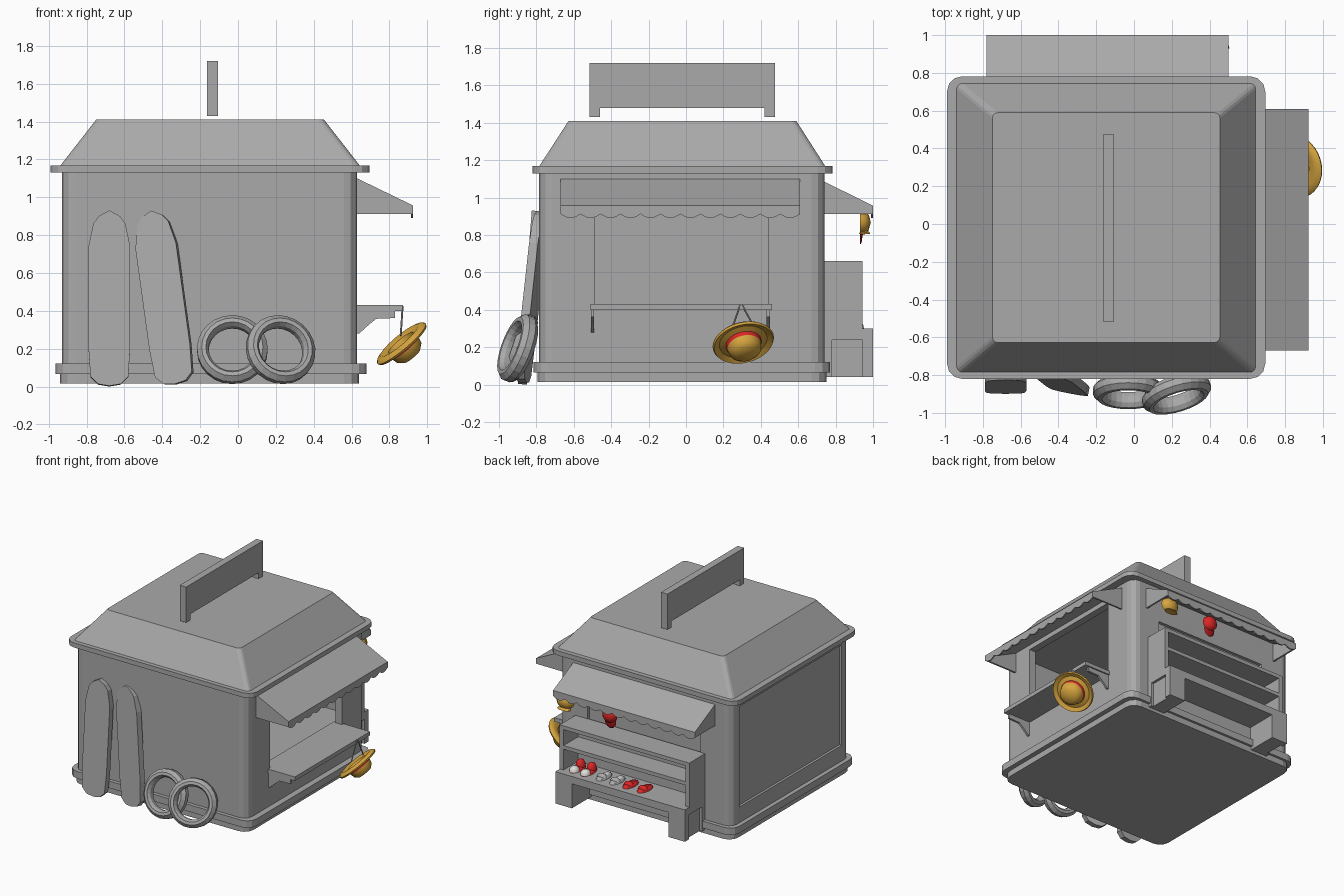
import bpy, bmesh, math
from mathutils import Matrix, Vector

if "Cube" in bpy.data.objects:
    bpy.data.objects.remove(bpy.data.objects["Cube"])


def material(name, c):
    m = bpy.data.materials.new(name)
    m.diffuse_color = (*c, 1)
    m.use_nodes = True
    m.node_tree.nodes["Principled BSDF"].inputs["Base Color"].default_value = m.diffuse_color
    return m


GREY = material("plain grey", (0.4, 0.4, 0.4))
STRAW = material("straw yellow", (0.68, 0.38, 0.05))
RED = material("red", (0.7, 0.02, 0.02))
DARK = material("dark red", (0.4, 0.01, 0.012))
WHITE = material("white", (0.75, 0.73, 0.7))


def finish(name, bm, mats=(GREY,), smooth=False):
    bmesh.ops.recalc_face_normals(bm, faces=bm.faces)
    me = bpy.data.meshes.new(name)
    bm.to_mesh(me)
    bm.free()
    ob = bpy.data.objects.new(name, me)
    bpy.context.collection.objects.link(ob)
    for m in mats:
        me.materials.append(m)
    if smooth:
        bpy.ops.object.select_all(action='DESELECT')
        ob.select_set(True)
        bpy.context.view_layer.objects.active = ob
        bpy.ops.object.shade_smooth_by_angle(angle=math.radians(40))
    return ob


def loft(name, rings, mats=(GREY,)):
    """Closed skin through rings of equal length."""
    bm = bmesh.new()
    vs = [[bm.verts.new(p) for p in r] for r in rings]
    n = len(vs[0])
    for a, b in zip(vs, vs[1:]):
        for i in range(n):
            bm.faces.new((a[i], a[(i + 1) % n], b[(i + 1) % n], b[i]))
    bm.faces.new(vs[0])
    bm.faces.new(vs[-1])
    return finish(name, bm, mats)


def prism(name, pts, d0, d1, axis, mats=(GREY,), mat=None):
    put = {'x': lambda p, d: Vector((d, p[0], p[1])),
           'y': lambda p, d: Vector((p[0], d, p[1])),
           'z': lambda p, d: Vector((p[0], p[1], d))}[axis]
    mat = mat or Matrix()
    return loft(name, [[mat @ put(p, d) for p in pts] for d in (d0, d1)], mats)


def box(name, x0, x1, y0, y1, z0, z1):
    return prism(name, [(x0, y0), (x1, y0), (x1, y1), (x0, y1)], z0, z1, 'z')


def lathe(name, prof, mat, mats=(GREY,), n=20, closed=False, band=(), smooth=True):
    bm = bmesh.new()
    rows = []
    for r, z in prof:
        if r == 0:
            rows.append([bm.verts.new(mat @ Vector((0, 0, z)))] * n)
        else:
            rows.append([bm.verts.new(mat @ Vector((r * math.cos(t), r * math.sin(t), z)))
                         for t in (2 * math.pi * i / n for i in range(n))])
    pairs = list(zip(rows, rows[1:])) + ([(rows[-1], rows[0])] if closed else [])
    for k, (a, b) in enumerate(pairs):
        for i in range(n):
            j = (i + 1) % n
            f = bm.faces.new(list(dict.fromkeys((a[i], a[j], b[j], b[i]))))
            f.material_index = 1 if k in band else 0
    return finish(name, bm, mats, smooth)


def facing(loc, normal):
    return Matrix.Translation(loc) @ Vector(normal).to_track_quat('Z', 'Y').to_matrix().to_4x4()


def rounded(x0, x1, y0, y1, r, z, seg=3):
    pts = []
    for q, (cx, cy) in enumerate([(x1 - r, y1 - r), (x0 + r, y1 - r), (x0 + r, y0 + r), (x1 - r, y0 + r)]):
        for i in range(seg + 1):
            t = math.pi / 2 * (q + i / seg)
            pts.append((cx + r * math.cos(t), cy + r * math.sin(t), z))
    return pts


def slab(name, x0, x1, y0, y1, r, z0, z1):
    return loft(name, [rounded(x0, x1, y0, y1, r, z) for z in (z0, z1)])


def rod(name, a, b, r, mats=(GREY,)):
    a, b = Vector(a), Vector(b)
    L = (b - a).length
    lathe(name, [(0, 0), (r, 0), (r, L), (0, L)], facing(a, b - a), mats, 6)


# Hollow cabin with serving window and recessed panels
walls = slab("cabin_walls", -0.93, 0.63, -0.785, 0.74, 0.07, 0.1, 1.15)
cuts = [box("cut", -0.86, 0.57, -0.72, 0.67, 0.4, 1.11),
        box("cut", 0.5, 0.8, -0.49, 0.44, 0.42, 1.04),
        box("cut", -1.1, -0.91, -0.68, 0.64, 0.25, 1.07),
        box("cut", -0.65, 0.37, 0.715, 0.9, 0.5, 0.84)]
bpy.context.view_layer.objects.active = walls
for c in cuts:
    m = walls.modifiers.new("cut", 'BOOLEAN')
    m.operation, m.solver, m.object = 'DIFFERENCE', 'EXACT', c
    bpy.ops.object.modifier_apply(modifier=m.name)
    bpy.data.objects.remove(c)
slab("base", -0.94, 0.64, -0.795, 0.75, 0.08, 0.015, 0.07)
slab("base_ledge", -0.965, 0.68, -0.815, 0.77, 0.08, 0.065, 0.122)

# Roof
slab("eaves", -0.99, 0.695, -0.82, 0.782, 0.08, 1.13, 1.168)
loft("roof", [rounded(-0.945, 0.65, -0.79, 0.75, 0.03, 1.16),
              rounded(-0.75, 0.455, -0.628, 0.59, 0.03, 1.41)])
prism("roof_sign", [(-0.515, 1.43), (-0.46, 1.43), (-0.46, 1.48), (0.42, 1.48), (0.42, 1.43),
                    (0.475, 1.43), (0.475, 1.72), (-0.515, 1.72)], -0.165, -0.107, 'x')


# Awnings with scalloped valances
def awning(name, axis, wall, out, u0, u1, top):
    put = 'y' if axis == 'x' else 'x'
    prism(name + "_cover", [(wall, top), (out, 0.957), (out, 0.937), (wall, top - 0.02)], u0, u1, put)
    for i, (a, b) in enumerate([(u0, u0 + 0.015), (u1 - 0.015, u1)]):
        prism(f"{name}_side_{i}", [(wall, top), (out, 0.957), (out, 0.912), (wall, 0.912)], a, b, put)
    n = 12
    edge = [(u0 + (u1 - u0) * i / (n * 4), 0.912 - 0.022 * abs(math.sin(math.pi * i / 4)))
            for i in range(n * 4 + 1)]
    prism(name + "_valance", [(u0, 0.955)] + edge + [(u1, 0.955)], out - 0.012, out, axis)


awning("window_awning", 'x', 0.63, 0.925, -0.67, 0.61, 1.10)
awning("back_awning", 'y', 0.74, 1.0, -0.78, 0.5, 1.085)

# Serving counter and brackets
box("counter", 0.55, 0.87, -0.51, 0.46, 0.398, 0.43)
for i, y in enumerate((-0.5, 0.44)):
    prism(f"counter_bracket_{i}", [(0.62, 0.28), (0.64, 0.28), (0.69, 0.325), (0.73, 0.358), (0.83, 0.362),
                                   (0.83, 0.4), (0.62, 0.4)], y - 0.009, y + 0.009, 'y')

# Surfboards leaning on the front wall
half = [(0.055, 0.9), (0.085, 0.86), (0.11, 0.74), (0.11, 0.2), (0.1, 0.05), (0.06, 0.01)]
outline = [(0, 0.93)] + half + [(0, 0)] + [(-x, z) for x, z in reversed(half)]
R = Matrix.Rotation
for i, (x, yaw, roll, z) in enumerate([(-0.68, 0, 0, 0.002), (-0.33, -0.2, -0.155, 0.012)]):
    prism(f"surfboard_{i}", outline, -0.024, 0.024, 'y',
          mat=Matrix.Translation((x, -0.875, z)) @ R(yaw, 4, 'Z') @ R(-0.08, 4, 'X') @ R(roll, 4, 'Y'))

# Swim rings
section = [(0.187, -0.018), (0.187, 0.018), (0.162, 0.044), (0.14, 0.044), (0.125, 0.02),
           (0.125, -0.02), (0.14, -0.044), (0.162, -0.044)]
for i, (loc, nrm) in enumerate([((-0.03, -0.885, 0.195), (0, -0.94, 0.33)),
                                ((0.225, -0.9, 0.195), (0.28, -0.9, 0.33))]):
    lathe(f"swim_ring_{i}", section, facing(loc, nrm), n=24, closed=True, smooth=False)

# Display bench and shelves at the back
X0, X1 = -0.69, 0.48
box("bench_top", X0, X1, 0.73, 1.0, 0.24, 0.3)
for i, (a, b, s) in enumerate([(X0, X0 + 0.15, 1), (X1, X1 - 0.15, -1)]):
    prism(f"bench_leg_frame_{i}", [(0.73, 0.04), (0.78, 0.04), (0.78, 0.24), (0.945, 0.24), (0.945, 0.04),
                                   (1.0, 0.04), (1.0, 0.3), (0.73, 0.3)], a, a + 0.02 * s, 'x')
    box(f"bench_leg_{i}", min(a + 0.02 * s, b), max(a + 0.02 * s, b), 0.73, 1.0, 0.04, 0.24)
box("shelf_back", X0, X1, 0.735, 0.755, 0.3, 0.66)
for i, x in enumerate((X0, X1 - 0.035)):
    box(f"shelf_side_{i}", x, x + 0.035, 0.735, 0.943, 0.3, 0.66)
for i, z in enumerate((0.47, 0.63)):
    box(f"shelf_board_{i}", X0 + 0.03, X1 - 0.03, 0.735, 0.943, z, z + 0.03)

# Pairs of beach shoes
dome = [(0, 0), (1, 0), (0.92, 0.45), (0.6, 0.82), (0, 1)]


def blob(name, loc, scale, mat):
    lathe(name, dome, Matrix.Translation(loc) @ Matrix.Diagonal((*scale, 1)), (mat,), 14)


for i, (x, sole, strap) in enumerate([(0.37, RED, RED), (0.27, RED, RED), (0.13, GREY, WHITE),
                                      (0.01, GREY, WHITE), (-0.11, RED, DARK), (-0.24, RED, DARK)]):
    blob(f"shoe_sole_{i}", (x, 0.87, 0.3), (0.043, 0.085, 0.024), sole)
    if i < 2:
        blob(f"shoe_toe_{i}", (x, 0.91, 0.302), (0.038, 0.042, 0.04), WHITE)
        blob(f"shoe_heel_{i}", (x, 0.83, 0.302), (0.038, 0.042, 0.07), RED)
    else:
        blob(f"shoe_insole_{i}", (x, 0.86, 0.305), (0.03, 0.065, 0.023), strap)
        blob(f"shoe_strap_{i}", (x, 0.895, 0.305), (0.042, 0.028, 0.035), sole)

# Straw hat hanging from the counter
hat = [(0, 0.08), (0.07, 0.055), (0.085, 0.0), (0.13, -0.014), (0.155, -0.006), (0.167, 0.006),
       (0.161, 0.018), (0.13, 0.004), (0.097, 0.014), (0.092, 0.036), (0.084, 0.07), (0.055, 0.095), (0, 0.1)]
lathe("straw_hat", hat, facing((0.86, 0.305, 0.232), (0.63, 0.19, -0.75)), (STRAW, RED), 32, band=(8,))
for i, y in enumerate((0.235, 0.385)):
    rod(f"hat_cord_{i}", (0.87, 0.29 + 0.01 * i, 0.425), (0.86, y, 0.27), 0.005)

# Caps hanging under the back awning
cap = lambda x, z: Matrix.Translation((x, 0.93, z)) @ R(-math.pi / 2, 4, 'X')
lathe("yellow_cap", dome, cap(0.43, 0.868) @ Matrix.Diagonal((0.075, 0.065, 0.058, 1)), (STRAW,), 20)
blob("yellow_cap_brim", (0.43, 0.955, 0.805), (0.06, 0.03, 0.02), STRAW)
lathe("red_cap", dome, cap(0.03, 0.86) @ Matrix.Diagonal((0.062, 0.062, 0.055, 1)), (RED,), 20)
lathe("red_cap_visor", dome, cap(0.03, 0.805) @ Matrix.Diagonal((0.05, 0.055, 0.014, 1)), (DARK,), 20)
for i, x in enumerate((0.43, 0.03)):
    rod(f"cap_cord_{i}", (x, 0.95, 0.96), (x, 0.95, 0.9), 0.004)
